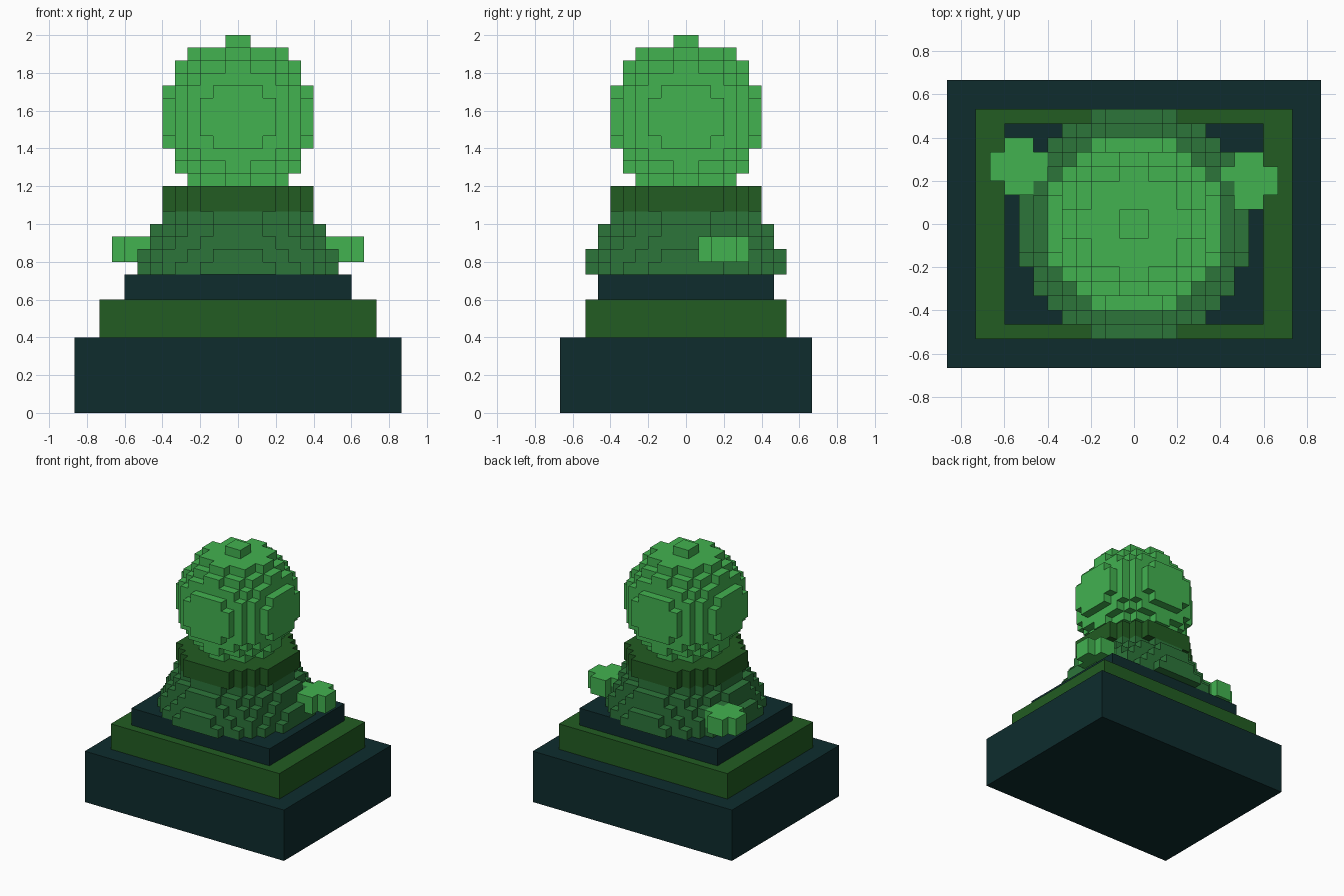
import bpy, bmesh
from mathutils import Vector

if "Cube" in bpy.data.objects:
    bpy.data.objects.remove(bpy.data.objects["Cube"])

U = 2 / 30  # edge length of one block


def material(name, rgb):
    m = bpy.data.materials.new(name)
    m.diffuse_color = (*rgb, 1)
    m.use_nodes = True
    m.node_tree.nodes["Principled BSDF"].inputs["Base Color"].default_value = m.diffuse_color
    return m


TEAL = material("dark_teal", (0.0044, 0.0255, 0.0265))
FOREST = material("forest_green", (0.0159, 0.107, 0.0159))
MOSS = material("moss_green", (0.0252, 0.178, 0.0423))
LEAF = material("leaf_green", (0.0545, 0.445, 0.0802))


def finish(name, bm, mat):
    mesh = bpy.data.meshes.new(name)
    bm.to_mesh(mesh)
    bm.free()
    mesh.materials.append(mat)
    obj = bpy.data.objects.new(name, mesh)
    bpy.context.collection.objects.link(obj)


def slab(name, hx, hy, z0, z1, mat):
    """Rectangular tier, sizes in blocks."""
    bm = bmesh.new()
    bmesh.ops.create_cube(bm, size=1)
    bmesh.ops.scale(bm, vec=(2 * hx * U, 2 * hy * U, (z1 - z0) * U), verts=bm.verts)
    bmesh.ops.translate(bm, vec=(0, 0, (z0 + z1) / 2 * U), verts=bm.verts)
    finish(name, bm, mat)


def blocks(name, cells, mat):
    """Outer skin of a set of unit blocks."""
    bm = bmesh.new()
    corners = {}

    def vert(p):
        key = tuple(round(c) for c in p)
        if key not in corners:
            corners[key] = bm.verts.new([c * U for c in key])
        return corners[key]

    for cell in cells:
        mid = Vector(cell) + Vector((.5, .5, .5))
        for axis in range(3):
            for sign in (-1, 1):
                n = Vector((0, 0, 0))
                n[axis] = sign
                if tuple(round(c) for c in Vector(cell) + n) in cells:
                    continue
                a = Vector((0, 0, 0))
                a[(axis + 1) % 3] = 1
                b = n.cross(a)
                bm.faces.new([vert(mid + (n + s * a + t * b) / 2)
                              for s, t in ((-1, -1), (1, -1), (1, 1), (-1, 1))])
    finish(name, bm, mat)


def ball(r2, zc, z0, z1):
    """Blocks of a sphere around layer zc, kept between z0 and z1."""
    return {(x, y, z) for x in range(-10, 10) for y in range(-10, 10) for z in range(z0, z1)
            if (x + .5) ** 2 + (y + .5) ** 2 + (z - zc) ** 2 <= r2}


def disc(r2, cx, cy, z0, z1):
    """Blocks of an upright round column."""
    return {(x, y, z) for x in range(-12, 12) for y in range(-12, 12) for z in range(z0, z1)
            if (x + .5 - cx) ** 2 + (y + .5 - cy) ** 2 <= r2}


# stepped pedestal
slab("base", 13, 10, 0, 6, TEAL)
slab("middle_tier", 11, 8, 6, 9, FOREST)
slab("top_tier", 9, 7, 9, 11, TEAL)

# domed body, round collar and ball head
blocks("body", ball(70, 9, 11, 16), MOSS)
blocks("collar", disc(38, 0, 0, 16, 18), FOREST)
blocks("head", ball(38, 23, 18, 30), LEAF)

# small round hands at the sides
blocks("right_hand", disc(3, 8, 3, 12, 14), LEAF)
blocks("left_hand", disc(3, -8, 4, 12, 14), LEAF)
